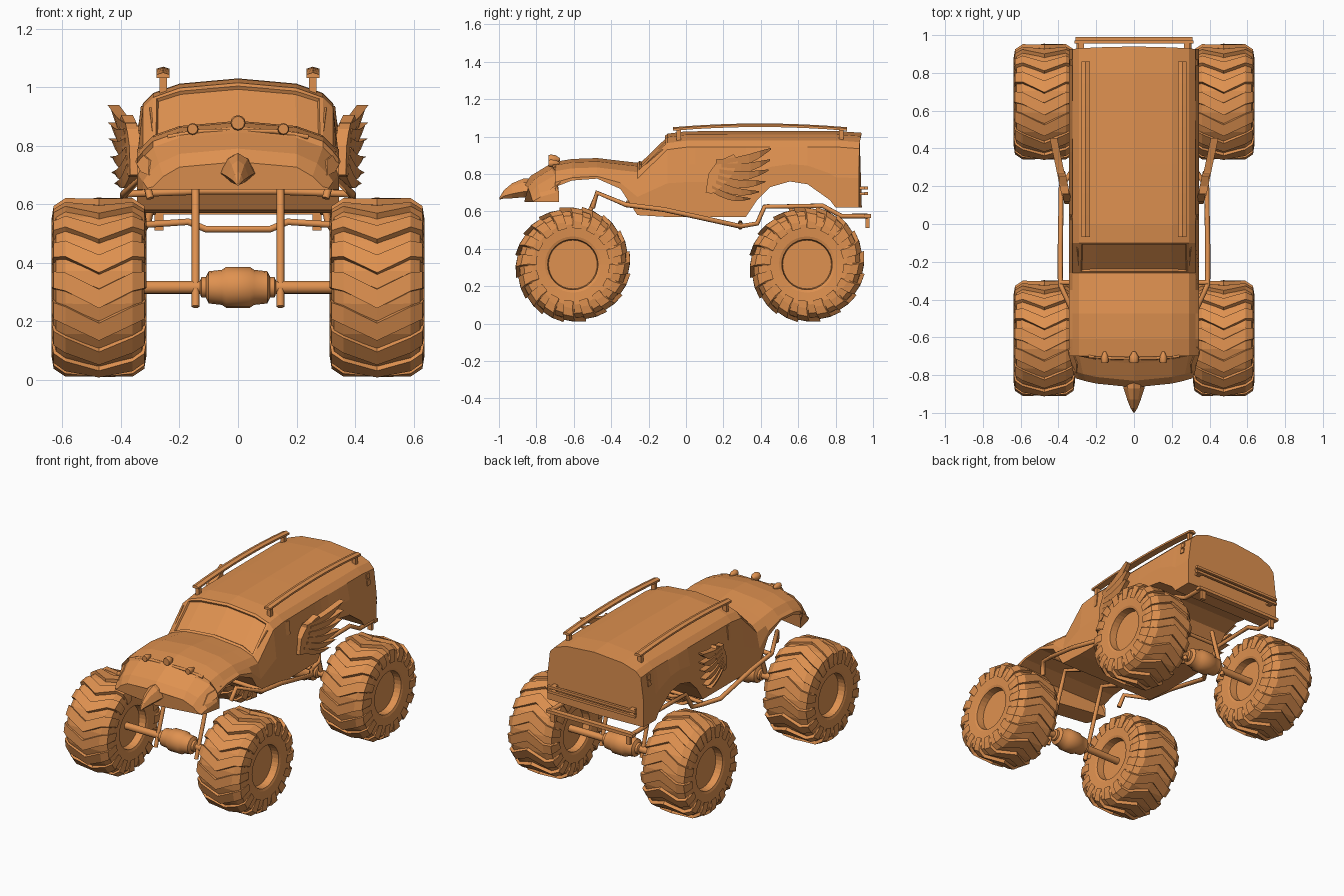
import bpy, bmesh, math
from mathutils import Vector
from mathutils.bvhtree import BVHTree

cube = bpy.data.objects.get("Cube")
if cube:
    bpy.data.objects.remove(cube, do_unlink=True)

orange = bpy.data.materials.new("orange")
orange.use_nodes = True
orange.diffuse_color = (0.74, 0.285, 0.08, 1)
orange.node_tree.nodes["Principled BSDF"].inputs["Base Color"].default_value = (0.74, 0.285, 0.08, 1)


def link(name, mesh, smooth=None):
    ob = bpy.data.objects.new(name, mesh)
    bpy.context.collection.objects.link(ob)
    if not mesh.materials:
        mesh.materials.append(orange)
    if smooth:
        bpy.ops.object.select_all(action="DESELECT")
        ob.select_set(True)
        bpy.context.view_layer.objects.active = ob
        bpy.ops.object.shade_smooth_by_angle(angle=math.radians(smooth))
    return ob


def finish(name, bm, smooth=None):
    bmesh.ops.recalc_face_normals(bm, faces=bm.faces)
    mesh = bpy.data.meshes.new(name)
    bm.to_mesh(mesh)
    bm.free()
    return link(name, mesh, smooth)


def loft(bm, rings, closed=False):
    """Skin a list of equal point rings; cap the ends unless closed."""
    rows = [[bm.verts.new(p) for p in ring] for ring in rings]
    n = len(rows[0])
    for i in range(len(rows) if closed else len(rows) - 1):
        a, b = rows[i], rows[(i + 1) % len(rows)]
        for j in range(n):
            k = (j + 1) % n
            bm.faces.new((a[j], a[k], b[k], b[j]))
    if not closed:
        bm.faces.new(rows[0][::-1])
        bm.faces.new(rows[-1])


def lathe_x(bm, profile, n):
    """Revolve (x, radius) points around the x axis."""
    loft(bm, [[(x, r * math.cos(t), r * math.sin(t))
               for t in (2 * math.pi * j / n for j in range(n))] for x, r in profile])


def box(name, lo, hi):
    bm = bmesh.new()
    (x0, y0, z0), (x1, y1, z1) = lo, hi
    loft(bm, [[(x0, y0, z), (x1, y0, z), (x1, y1, z), (x0, y1, z)] for z in (z0, z1)])
    return finish(name, bm)


def tube(name, pts, r):
    cu = bpy.data.curves.new(name, "CURVE")
    cu.dimensions = "3D"
    cu.bevel_depth, cu.bevel_resolution, cu.use_fill_caps = r, 1, True
    sp = cu.splines.new("POLY")
    sp.points.add(len(pts) - 1)
    for p, co in zip(sp.points, pts):
        p.co = (*co, 1)
    tmp = bpy.data.objects.new(name + "_path", cu)
    mesh = bpy.data.meshes.new_from_object(tmp)
    bpy.data.objects.remove(tmp)
    return link(name, mesh)


SIDES = (("left", 1), ("right", -1))


def tube_pair(name, pts, r):
    for side, s in SIDES:
        tube(f"{side}_{name}", [(s * x, y, z) for x, y, z in pts], r)


# Body shell: stations of (y, underside, crown, half width)
W = 0.345
stations = [(-0.865, 0.65, 0.745, 0.31), (-0.83, 0.65, 0.79, 0.325), (-0.74, 0.65, 0.845, W),
            (-0.70, 0.73, 0.865, W), (-0.61, 0.765, 0.88, W), (-0.475, 0.775, 0.885, W),
            (-0.35, 0.72, 0.87, W), (-0.26, 0.58, 0.86, W), (-0.10, 0.57, 1.015, W),
            (0.0, 0.57, 1.028, W), (0.32, 0.57, 1.03, W), (0.38, 0.66, 1.03, W),
            (0.45, 0.73, 1.03, W), (0.555, 0.76, 1.03, W), (0.65, 0.745, 1.03, W),
            (0.77, 0.66, 1.03, W), (0.80, 0.62, 1.03, W), (0.94, 0.62, 1.02, W)]
rings = []
for y, zb, zt, w in stations:
    zs = zt - 0.085
    half = [(w, zb), (w, (zb + zs) / 2), (w - 0.02, zs), (w - 0.055, zt - 0.05), (0.2, zt - 0.018)]
    ring = [(0, zb)] + half + [(0, zt)] + [(-x, z) for x, z in reversed(half)]
    bow = 0.06 if y < -0.7 else -0.015 if y > 0.9 else 0
    rings.append([(x, y + bow * (x / W) ** 2, z) for x, z in ring])
bm = bmesh.new()
loft(bm, rings)
bmesh.ops.recalc_face_normals(bm, faces=bm.faces)
shell = BVHTree.FromBMesh(bm)
# Recessed windscreen
glass = []
for f in bm.faces:
    c = f.calc_center_median()
    if -0.25 < c.y < -0.11 and abs(c.x) < 0.27 and c.z > 0.8:
        glass.append(f)
bmesh.ops.inset_region(bm, faces=glass, thickness=0.016, depth=0)
bmesh.ops.inset_region(bm, faces=glass, thickness=0.004, depth=-0.012)
finish("body", bm)


def skin_x(y, z):
    hit = shell.ray_cast(Vector((2, y, z)), Vector((-1, 0, 0)))[0]
    return hit.x if hit else 0.3


def side_plate(name, outline, lift=0.006):
    """Thin panel laid on both flanks of the shell."""
    for side, s in SIDES:
        bm = bmesh.new()
        loft(bm, [[(s * (skin_x(y, z) + d), y, z) for y, z in outline] for d in (-0.003, lift)])
        finish(f"{side}_{name}", bm)


side_plate("window", [(-0.22, 0.85), (-0.13, 0.93), (0.05, 0.935), (0.05, 0.85)])
side_plate("headlight", [(-0.79, 0.70), (-0.74, 0.75), (-0.65, 0.78), (-0.68, 0.745), (-0.74, 0.71)])
for i in range(2):
    z = 0.86 + 0.04 * i
    side_plate(f"vent_{i + 1}", [(0.84, z), (0.87, z), (0.87, z + 0.03), (0.84, z + 0.03)])

# Tyre with V-shaped lugs and a recessed rim, shared by four wheels
bm = bmesh.new()
half = [(0.10, 0.13), (0.145, 0.135), (0.15, 0.15), (0.155, 0.215), (0.147, 0.262), (0.115, 0.286)]
lathe_x(bm, [(-x, r) for x, r in half] + [(0, 0.29)] + half[::-1], 32)
LUGS = 16
lug_line = [(-0.162, 0.235, -0.11), (-0.155, 0.278, -0.09), (-0.115, 0.305, -0.06), (0, 0.312, 0.13),
            (0.115, 0.305, -0.06), (0.155, 0.278, -0.09), (0.162, 0.235, -0.11)]
for i in range(LUGS):
    a = 2 * math.pi * i / LUGS
    ring_set = []
    for x, r, lead in lug_line:
        ring = []
        for rr, da in ((r - 0.04, -0.12), (r - 0.006, -0.11), (r, 0.10), (r - 0.04, 0.12)):
            t = a + lead + da
            ring.append((x, -rr * math.sin(t), rr * math.cos(t)))
        ring_set.append(ring)
    loft(bm, ring_set)
wheel = finish("front_left_wheel", bm)
wheel.location = (0.475, -0.605, 0.316)
for name, x, y in (("front_right", -0.475, -0.605), ("rear_left", 0.475, 0.647), ("rear_right", -0.475, 0.647)):
    link(name + "_wheel", wheel.data).location = (x, y, 0.316)

# Axles with barrel differentials
for name, y in (("front", -0.605), ("rear", 0.647)):
    half = [(0.38, 0.022), (0.13, 0.022), (0.125, 0.035), (0.11, 0.035), (0.10, 0.055), (0.055, 0.06), (0.04, 0.07)]
    bm = bmesh.new()
    lathe_x(bm, [(-x, r) for x, r in half] + [(x, r) for x, r in half[::-1]], 16)
    finish(name + "_axle", bm, 35).location = (0, y, 0.316)

# Suspension links and chassis tubes
tube_pair("front_strut", [(0.145, -0.635, 0.25), (0.145, -0.51, 0.61), (0.145, -0.475, 0.70), (0.145, -0.32, 0.635)], 0.014)
tube_pair("rear_strut", [(0.145, 0.66, 0.27), (0.145, 0.56, 0.62)], 0.014)
tube_pair("side_rail", [(0.30, -0.50, 0.62), (0.32, -0.475, 0.70), (0.39, -0.32, 0.635), (0.39, -0.12, 0.61),
                        (0.385, 0.20, 0.54), (0.32, 0.29, 0.52), (0.31, 0.38, 0.535), (0.29, 0.42, 0.625),
                        (0.29, 0.73, 0.63), (0.29, 0.83, 0.575), (0.29, 0.97, 0.575)], 0.014)
tube("front_crossbar", [(-0.39, -0.31, 0.635), (-0.12, -0.31, 0.645), (0.12, -0.31, 0.645), (0.39, -0.31, 0.635)], 0.014)
tube("middle_crossbar", [(-0.32, 0.29, 0.53), (-0.17, 0.29, 0.54), (-0.11, 0.29, 0.515),
                         (0.11, 0.29, 0.515), (0.17, 0.29, 0.54), (0.32, 0.29, 0.53)], 0.013)
tube("rear_crossbar", [(-0.29, 0.44, 0.63), (0.29, 0.44, 0.63)], 0.012)

# Rear bumper bars
box("rear_step", (-0.31, 0.955, 0.565), (0.31, 0.99, 0.585))
for side, s in SIDES:
    box(side + "_step_drop", (s * 0.27 - 0.015, 0.96, 0.51), (s * 0.27 + 0.015, 0.98, 0.57))
    for z in (0.695, 0.725):
        box(side + "_bar_mount", (s * 0.28 - 0.015, 0.92, z - 0.007), (s * 0.28 + 0.015, 0.965, z + 0.007))
for name, z in (("lower", 0.695), ("upper", 0.725)):
    box(name + "_rear_bar", (-0.315, 0.955, z - 0.008), (0.315, 0.972, z + 0.008))

# Roof rails on short posts
for side, s in SIDES:
    rail = []
    for i in range(9):
        u = i / 4 - 1
        y, z = 0.395 + 0.465 * u, 1.063 - 0.02 * u * u
        rail.append([(s * 0.256 + dx, y, z + dz) for dx, dz in
                     ((-0.022, -0.012), (0.022, -0.012), (0.022, 0), (0, 0.007), (-0.022, 0))])
    bm = bmesh.new()
    loft(bm, rail)
    finish(side + "_roof_rail", bm)
    for y in (-0.04, 0.83):
        box(side + "_rail_post", (s * 0.256 - 0.013, y - 0.012, 0.97), (s * 0.256 + 0.013, y + 0.012, 1.045))

# Beak on the nose: (y, centre height, half width, half height)
bm = bmesh.new()
beak = [(-0.81, 0.725, 0.068, 0.05), (-0.87, 0.725, 0.055, 0.05), (-0.93, 0.71, 0.036, 0.04),
        (-0.975, 0.69, 0.018, 0.022), (-0.998, 0.668, 0.004, 0.005)]
loft(bm, [[(0, y, z + h), (w * 0.6, y, z + h * 0.6), (w, y, z - h * 0.4), (w * 0.4, y, z - h),
           (-w * 0.4, y, z - h), (-w, y, z - h * 0.4), (-w * 0.6, y, z + h * 0.6)] for y, z, w, h in beak])
finish("beak", bm)

# Bonnet lamps on a bar
tube("lamp_bar", [(-0.24, -0.70, 0.83), (-0.12, -0.71, 0.85), (0.12, -0.71, 0.85), (0.24, -0.70, 0.83)], 0.009)
for name, x, z, r in (("left", 0.155, 0.857, 0.02), ("middle", 0, 0.878, 0.026), ("right", -0.155, 0.857, 0.02)):
    bm = bmesh.new()
    loft(bm, [[(x + k * r * math.cos(t), y, z + k * r * math.sin(t))
               for t in (math.pi * j / 6 for j in range(12))]
              for y, k in ((-0.735, 0.85), (-0.725, 1), (-0.70, 0.9), (-0.675, 0.3))])
    finish(name + "_lamp", bm, 40)

# Flared wings: a shoulder plate and swept feathers (root y, z, tip y, z, width)
feathers = [(0.16, 0.845, 0.455, 0.935, 0.032), (0.19, 0.83, 0.45, 0.875, 0.028), (0.18, 0.80, 0.44, 0.82, 0.026),
            (0.17, 0.77, 0.425, 0.76, 0.024), (0.16, 0.745, 0.39, 0.705, 0.022), (0.14, 0.72, 0.345, 0.668, 0.018)]
shoulder = [(0.105, 0.70), (0.12, 0.80), (0.165, 0.865), (0.255, 0.905), (0.28, 0.87), (0.25, 0.80), (0.20, 0.74), (0.14, 0.695)]


def flare(y):
    return 0.352 + 0.21 * (y - 0.1)


for side, s in SIDES:
    bm = bmesh.new()
    loft(bm, [[(s * (flare(y) + d), y, z) for y, z in shoulder] for d in (-0.025, 0.015)])
    for y0, z0, y1, z1, w in feathers:
        strip = []
        for i in range(6):
            u = i / 5
            y = y0 + (y1 - y0) * u
            z = z0 + (z1 - z0) * u - 0.02 * math.sin(math.pi * u)
            h, x = w * (1 - 0.85 * u ** 3), flare(y)
            strip.append([(s * (x - 0.02), y, z + h), (s * (x + 0.02), y, z + h),
                          (s * (x + 0.008), y, z - h), (s * (x - 0.02), y, z - h)])
        loft(bm, strip)
    finish(side + "_wing", bm)
